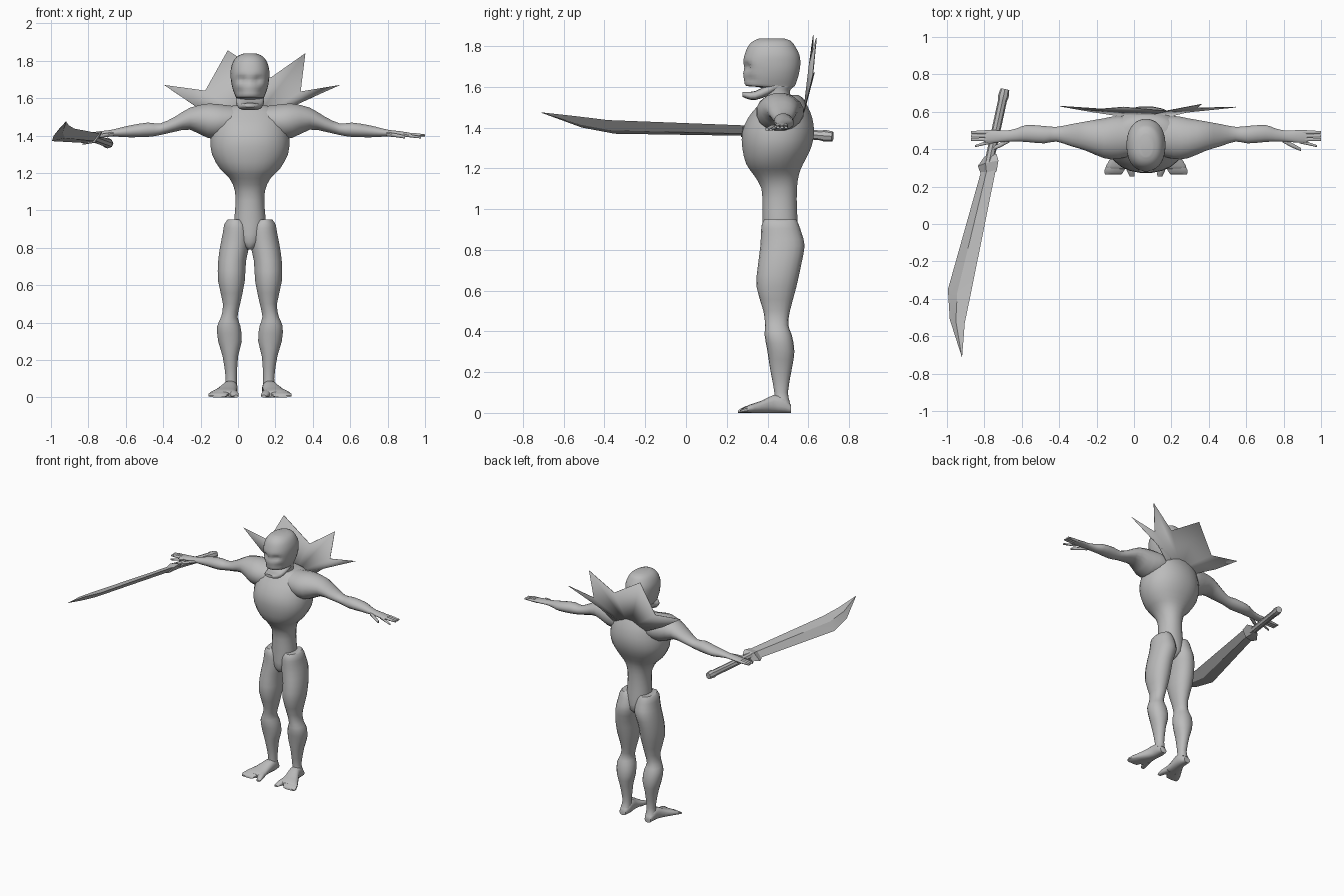
import bpy, bmesh, math
from mathutils import Vector

CX, CY = 0.064, 0.45      # body centre line

grey = bpy.data.materials.new("plain grey")
grey.diffuse_color = (0.5, 0.5, 0.5, 1)


def finish(name, bm, angle=50):
    bmesh.ops.recalc_face_normals(bm, faces=bm.faces)
    me = bpy.data.meshes.new(name)
    bm.to_mesh(me)
    bm.free()
    me.materials.append(grey)
    ob = bpy.data.objects.new(name, me)
    bpy.context.collection.objects.link(ob)
    bpy.ops.object.select_all(action='DESELECT')
    ob.select_set(True)
    bpy.context.view_layer.objects.active = ob
    bpy.ops.object.shade_smooth_by_angle(angle=math.radians(angle))
    return ob


def skin(name, rings, angle=50, tweak=None):
    """Skin a list of equal-length point rings and cap both ends."""
    bm = bmesh.new()
    vs = [[bm.verts.new(p) for p in r] for r in rings]
    n = len(vs[0])
    for a, b in zip(vs, vs[1:]):
        for i in range(n):
            bm.faces.new((a[i], a[(i + 1) % n], b[(i + 1) % n], b[i]))
    bm.faces.new(vs[0])
    bm.faces.new(vs[-1])
    if tweak:
        for v in bm.verts:
            tweak(v.co)
    return finish(name, bm, angle)


def curve_rows(rows, k):
    """Catmull-Rom refinement of section rows."""
    out = []
    for i in range(len(rows) - 1):
        p0, p1 = rows[max(i - 1, 0)], rows[i]
        p2, p3 = rows[i + 1], rows[min(i + 2, len(rows) - 1)]
        for j in range(k):
            t = j / k
            out.append([0.5 * (2 * b + (c - a) * t + (2 * a - 5 * b + 4 * c - d) * t * t
                               + (3 * b - a - 3 * c + d) * t ** 3)
                        for a, b, c, d in zip(p0, p1, p2, p3)])
    return out + [rows[-1]]


def loft(name, rows, place, n=16, p=2.0, k=2, **kw):
    """Rows are (t, a0, a1, b0, b1): oval extents at position t."""
    rings = []
    for t, a0, a1, b0, b1 in curve_rows(rows, k):
        ring = []
        for i in range(n):
            w = 2 * math.pi * (i + 0.5) / n
            c, s = math.cos(w), math.sin(w)
            e = 2 / p
            a = (a0 + a1) / 2 + (a1 - a0) / 2 * math.copysign(abs(c) ** e, c)
            b = (b0 + b1) / 2 + (b1 - b0) / 2 * math.copysign(abs(s) ** e, s)
            ring.append(place(t, a, b))
        rings.append(ring)
    return skin(name, rings, **kw)


def upright(s=1):          # t = height, a = sideways, b = depth
    return lambda t, a, b: Vector((CX + s * a, b, t))


def sideways(s):           # t = sideways, a = depth, b = height
    return lambda t, a, b: Vector((CX + s * t, a, b))


def lengthways(s=1):       # t = depth, a = sideways, b = height
    return lambda t, a, b: Vector((CX + s * a, t, b))


# Torso and pelvis
torso = [(0.79, .015, .40, .50), (0.83, .06, .375, .55), (0.92, .085, .375, .55),
         (1.0, .08, .375, .545), (1.1, .08, .37, .545), (1.17, .11, .33, .555),
         (1.22, .16, .295, .575), (1.3, .205, .275, .615), (1.38, .212, .275, .63),
         (1.45, .2, .305, .62), (1.5, .19, .345, .60), (1.545, .15, .385, .575),
         (1.56, .09, .41, .55)]
loft("torso", [(z, -h, h, a, b) for z, h, a, b in torso], upright(), n=24, p=2.15)

# Head with neck; sockets, nose and cheeks pushed into the face
def face(co):
    if co.y > 0.40 or co.z < 1.6:
        return
    x, z = abs(co.x - CX), co.z
    bump = lambda cx, cz, rx, rz: math.exp(-((x - cx) / rx) ** 2 - ((z - cz) / rz) ** 2)
    co.y += 0.022 * bump(.043, 1.70, .022, .018)
    co.y -= 0.010 * bump(0, 1.665, .014, .02)
    co.y += 0.012 * bump(.06, 1.635, .02, .02)

head = [(1.50, .08, .395, .54), (1.57, .07, .385, .51), (1.598, .072, .36, .525),
        (1.605, .076, .295, .535), (1.64, .09, .285, .548), (1.68, .1, .285, .558),
        (1.72, .104, .28, .562), (1.76, .102, .288, .556), (1.80, .088, .305, .535),
        (1.825, .066, .33, .515), (1.838, .035, .36, .48)]
loft("head", [(z, -h, h, a, b) for z, h, a, b in head], upright(),
     n=32, p=2.2, k=3, tweak=face)

# Open lower jaw
jaw = [(.277, .03, 1.552, 1.574), (.30, .052, 1.541, 1.576), (.34, .064, 1.535, 1.58),
       (.40, .076, 1.555, 1.61), (.45, .076, 1.58, 1.64)]
loft("jaw", [(y, -h, h, a, b) for y, h, a, b in jaw], lengthways(), p=2.6)

leg = [(.95, .035, .12, .385, .54), (.925, .01, .138, .372, .553), (.88, .0, .146, .368, .568),
       (.82, .0, .158, .365, .582), (.73, .02, .171, .354, .566), (.62, .027, .171, .346, .542),
       (.5, .052, .145, .38, .51), (.43, .066, .155, .388, .502), (.38, .05, .176, .386, .52),
       (.3, .043, .171, .4, .532), (.22, .063, .147, .412, .52), (.1, .07, .13, .434, .50),
       (.05, .068, .14, .43, .512)]
arm = [(.06, .37, .57, 1.41, 1.555), (.15, .345, .58, 1.385, 1.567), (.225, .35, .567, 1.385, 1.572),
       (.32, .39, .55, 1.43, 1.55), (.40, .415, .535, 1.42, 1.502), (.48, .44, .52, 1.402, 1.465),
       (.545, .43, .525, 1.392, 1.47), (.64, .438, .53, 1.39, 1.455), (.69, .44, .512, 1.392, 1.443),
       (.745, .44, .50, 1.396, 1.43), (.80, .435, .502, 1.395, 1.424), (.86, .432, .502, 1.394, 1.414)]
foot = [(.515, .08, .13, 0, .04), (.48, .066, .14, 0, .08), (.43, .066, .148, 0, .088),
        (.37, .07, .18, 0, .06), (.31, .065, .215, 0, .04), (.295, .068, .215, 0, .03)]

for s, side in ((1, "left"), (-1, "right")):
    loft(side + "_leg", leg, upright(s), n=18, p=2.15)
    loft(side + "_arm", arm, sideways(s))
    loft(side + "_foot", foot, lengthways(s), p=2.5)
    # Big toe and the joined outer toes
    loft(side + "_big_toe", [(.34, .07, .12, 0, .045), (.29, .06, .105, 0, .032),
                             (.255, .06, .088, 0, .012)], lengthways(s), n=10, p=2.5)
    loft(side + "_outer_toes", [(.34, .10, .19, 0, .045), (.29, .112, .224, 0, .03),
                                (.265, .13, .22, 0, .012)], lengthways(s), n=10, p=2.5)
    # Fingers and thumb
    for i in range(3):
        y = .452 + .019 * i
        loft(f"{side}_finger_{i + 1}", [(.83, y - .011, y + .011, 1.395, 1.416),
             (.89, y - .01, y + .01, 1.395, 1.413), (.935, y - .008, y + .008, 1.395, 1.407)],
             sideways(s), n=8, k=1)
    loft(side + "_little_finger", [(.82, .43, .455, 1.394, 1.414), (.87, .42, .438, 1.388, 1.404),
         (.915, .41, .422, 1.384, 1.396)], sideways(s), n=8, k=1)
    loft(side + "_thumb", [(.73, .435, .47, 1.395, 1.42), (.78, .408, .435, 1.39, 1.412),
         (.83, .388, .406, 1.383, 1.4)], sideways(s), n=8, k=1)

# Spiked collar: a thin fan standing behind the shoulders
fan = [(-.06, .575, 1.47), (-.225, .60, 1.555), (-.395, .63, 1.67), (-.175, .615, 1.64),
       (-.055, .625, 1.855), (.175, .605, 1.71), (.36, .64, 1.84), (.335, .62, 1.635),
       (.545, .625, 1.67), (.29, .60, 1.555), (.19, .575, 1.47)]
bm = bmesh.new()
hub = bm.verts.new((CX, .575, 1.46))
edge = [bm.verts.new(p) for p in fan]
for a, b in zip(edge, edge[1:]):
    bm.faces.new((hub, a, b))
collar = finish("spiked_collar", bm, 20)
mod = collar.modifiers.new("thickness", 'SOLIDIFY')
mod.thickness, mod.offset = 0.004, 0

# Sword blade: diamond sections between cutting edge and spine
def diamond(l, r, t):
    l, r = Vector(l), Vector(r)
    mid, up = (l + r) / 2, Vector((-.5, 0, .86)) * t
    return [l, mid + up, r, mid - up]

skin("sword_blade", [diamond((-.815, .29, 1.36), (-.735, .31, 1.41), .018),
                     diamond((-.995, -.35, 1.37), (-.875, -.385, 1.437), .02),
                     diamond((-.985, -.51, 1.40), (-.905, -.53, 1.455), .015),
                     diamond((-.921, -.71, 1.473), (-.919, -.711, 1.475), .001)], 20)
skin("sword_guard", [diamond((-.80, .36, 1.365), (-.735, .375, 1.40), .022),
                     diamond((-.835, .31, 1.35), (-.725, .34, 1.42), .028),
                     diamond((-.82, .27, 1.355), (-.735, .28, 1.41), .022)], 20)

# Sword handle with a thicker pommel
start, end = Vector((-.775, .33, 1.388)), Vector((-.69, .72, 1.357))
d = (end - start).normalized()
u = d.cross(Vector((0, 0, 1))).normalized()
v = u.cross(d)
skin("sword_handle", [[start.lerp(end, t) + r * (u * math.cos(w) + v * math.sin(w))
                       for w in (math.pi * i / 4 for i in range(8))]
                      for t, r in ((0, .024), (.85, .024), (.9, .029), (1, .024))], 30)
